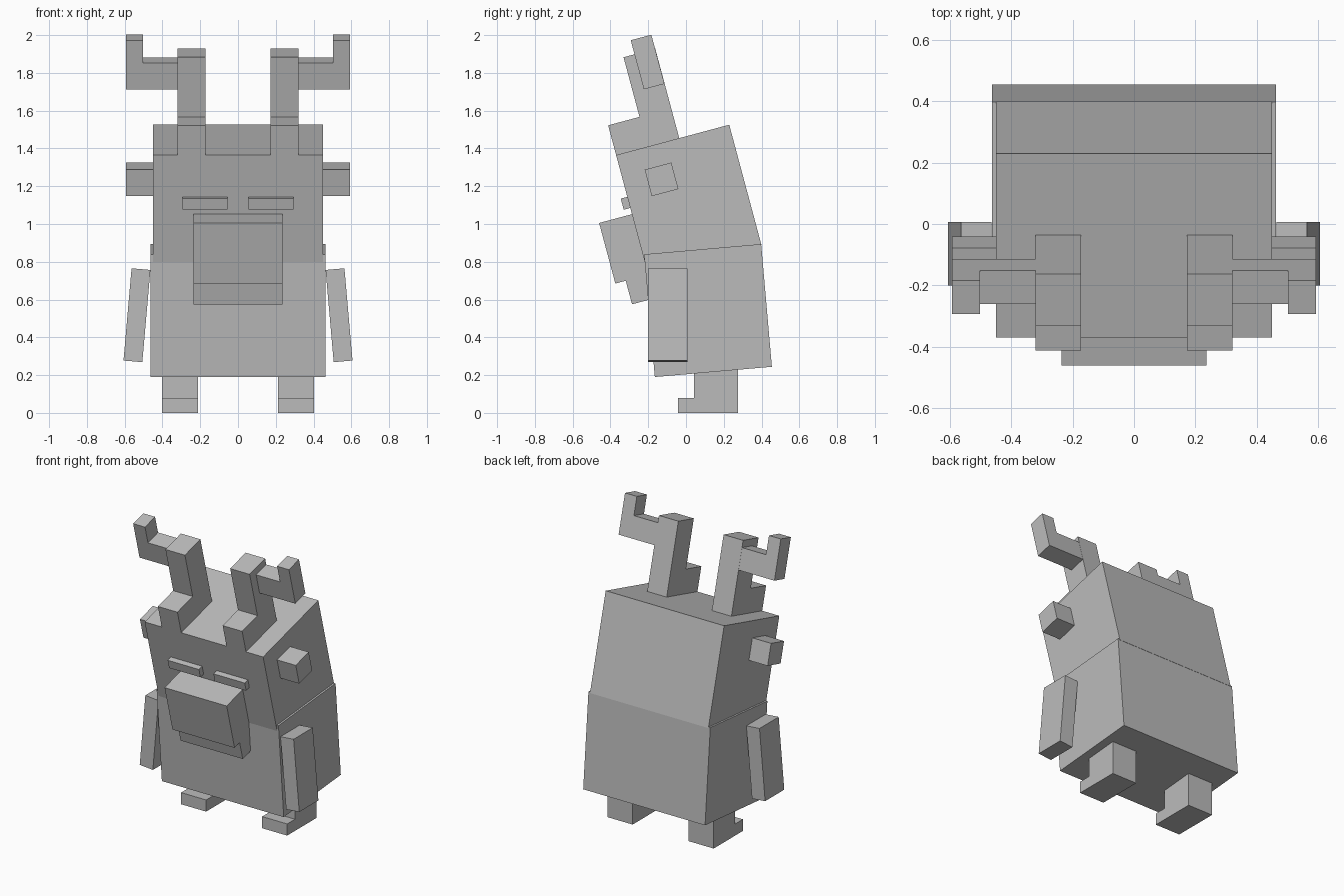
import bpy
from math import radians
from mathutils import Matrix, Vector

if "Cube" in bpy.data.objects:
    bpy.data.objects.remove(bpy.data.objects["Cube"], do_unlink=True)

GREY = (0.5, 0.5, 0.5, 1.0)
grey = bpy.data.materials.new("plain grey")
grey.use_nodes = True
grey.diffuse_color = GREY
grey.node_tree.nodes["Principled BSDF"].inputs["Base Color"].default_value = GREY


def frame(origin, angle=0, axis="X"):
    return Matrix.Translation(origin) @ Matrix.Rotation(radians(angle), 4, axis)


def box(name, base, xs, ys, zs):
    """Block spanning the given ranges inside a tilted frame."""
    bpy.ops.mesh.primitive_cube_add(size=1)
    ob = bpy.context.object
    ob.name = ob.data.name = name
    spans = [sorted(r) for r in (xs, ys, zs)]
    centre = Vector([(a + b) / 2 for a, b in spans])
    size = Vector([b - a for a, b in spans])
    ob.data.transform(Matrix.Translation(centre) @ Matrix.Diagonal(size).to_4x4())
    ob.matrix_world = base
    ob.data.materials.append(grey)
    return ob


def pair(part, base, xs, ys, zs):
    """The same block on both sides."""
    for side, s in (("left", 1), ("right", -1)):
        box(f"{side}_{part}", base, [s * x for x in xs], ys, zs)


ground = frame((0, 0, 0))
torso = frame((0, -0.165, 0.19), 5)      # lower front edge of the body
skull = frame((0, -0.37, 1.365), 15)     # upper front edge of the head

# Body and head
box("body", torso, (-0.463, 0.463), (0, 0.622), (0, 0.652))
box("head", skull, (-0.45, 0.45), (0, 0.62), (-0.66, 0))

# Face
box("muzzle", skull, (-0.236, 0.236), (-0.18, 0), (-0.656, -0.324))
box("lower_jaw", skull, (-0.236, 0.236), (-0.123, 0), (-0.785, -0.656))
pair("eyelid", skull, (0.055, 0.293), (-0.036, 0), (-0.29, -0.229))
pair("ear", skull, (0.45, 0.592), (0.126, 0.272), (-0.259, -0.114))

# Antlers
pair("antler_base", skull, (0.172, 0.32), (0, 0.172), (0, 0.163))
pair("antler_post", skull, (0.172, 0.32), (0.172, 0.346), (0, 0.49))
pair("antler_branch", skull, (0.32, 0.592), (0.232, 0.345), (0.298, 0.443))
pair("antler_tip", skull, (0.502, 0.592), (0.232, 0.345), (0.443, 0.567))

# Arms, splayed outwards
for side, s in (("left", 1), ("right", -1)):
    box(f"{side}_arm", frame((s * 0.535, -0.097, 0.517), -5 * s, "Y"),
        (-0.05, 0.05), (-0.104, 0.104), (-0.245, 0.245))

# Legs and feet
pair("leg", ground, (0.213, 0.403), (0.043, 0.275), (0.08, 0.27))
pair("foot", ground, (0.213, 0.403), (-0.042, 0.275), (0, 0.08))
